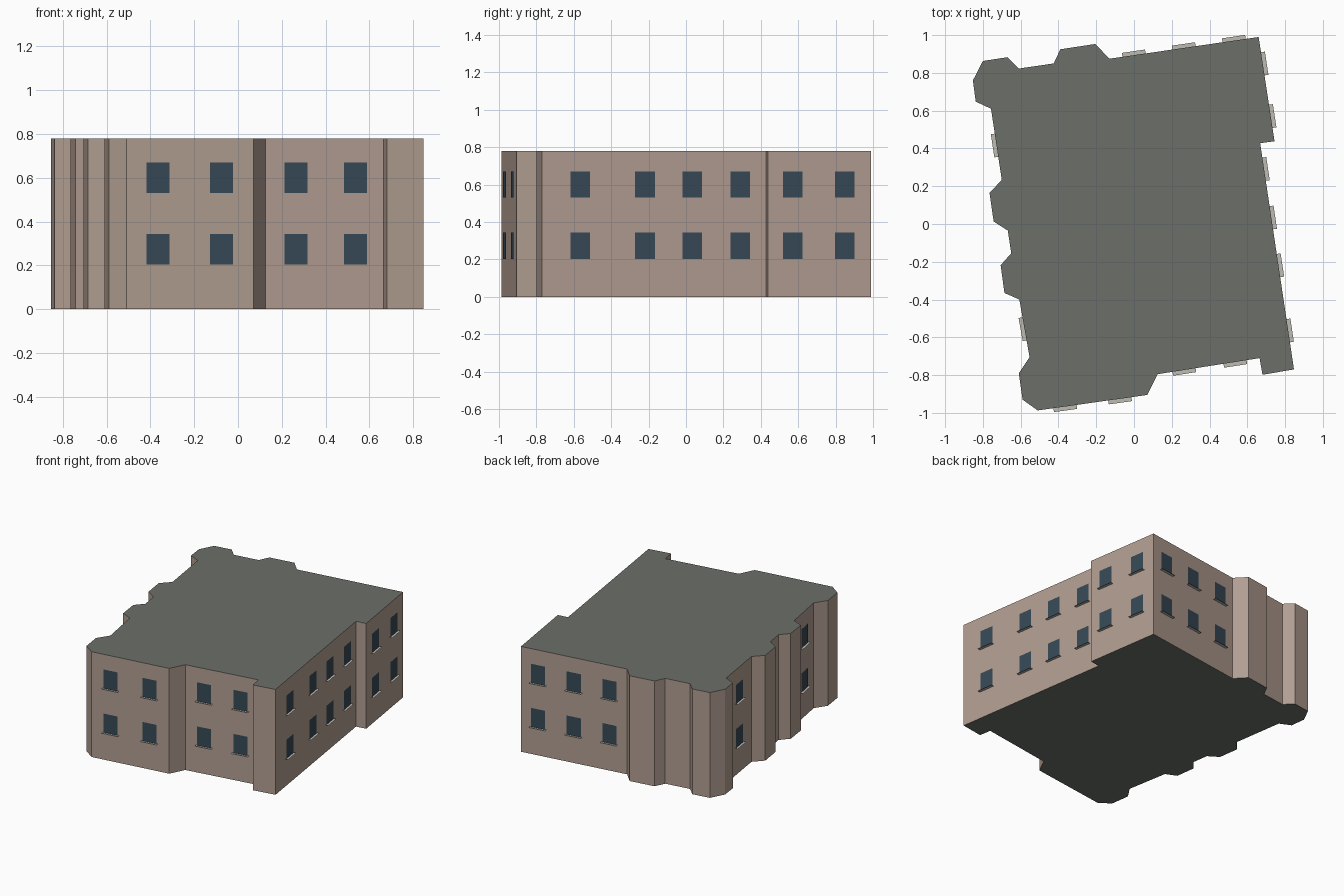
import bpy, bmesh
from mathutils import Vector

if "Cube" in bpy.data.objects:
    bpy.data.objects.remove(bpy.data.objects["Cube"])

HEIGHT = 0.78
WIN_W, WIN_H, SILL_W, SILL_D = 0.106, 0.14, 0.124, 0.021
FLOORS = (0.203, 0.53)   # window bottom on each storey

# Footprint, counter-clockwise from the front left corner
OUTLINE = [
    (-0.51, -0.987), (0.07, -0.905), (0.125, -0.795), (0.665, -0.71),
    (0.68, -0.798), (0.847, -0.77), (0.668, 0.428), (0.744, 0.438),
    (0.66, 0.99), (-0.13, 0.875), (-0.205, 0.953), (-0.39, 0.925),
    (-0.425, 0.85), (-0.61, 0.823), (-0.67, 0.883), (-0.80, 0.863),
    (-0.853, 0.76), (-0.838, 0.648), (-0.757, 0.61), (-0.70, 0.233),
    (-0.765, 0.165), (-0.743, 0.013), (-0.668, -0.035), (-0.65, -0.155),
    (-0.706, -0.218), (-0.686, -0.365), (-0.607, -0.40), (-0.553, -0.705),
    (-0.61, -0.79), (-0.59, -0.93)]

# Wall index -> (axis measured along, window centres on that axis)
WINDOWS = {
    0: (0, (-0.365, -0.075)),
    2: (0, (0.265, 0.535)),
    5: (1, (-0.565, -0.22, 0.033, 0.29)),
    7: (1, (0.57, 0.848)),
    8: (0, (0.53, 0.265, 0.0)),
    18: (1, (0.417,)),
    26: (1, (-0.555,)),
}


def material(name, rgb):
    mat = bpy.data.materials.new(name)
    mat.diffuse_color = (*rgb, 1)
    mat.use_nodes = True
    mat.node_tree.nodes["Principled BSDF"].inputs["Base Color"].default_value = mat.diffuse_color
    return mat


def add_object(name, bm, *mats):
    mesh = bpy.data.meshes.new(name)
    bm.to_mesh(mesh)
    bm.free()
    for m in mats:
        mesh.materials.append(m)
    obj = bpy.data.objects.new(name, mesh)
    bpy.context.collection.objects.link(obj)
    return obj


def quad(bm, *corners):
    bm.faces.new([bm.verts.new(c) for c in corners])


wall_mat = material("wall", (0.44, 0.34, 0.285))
roof_mat = material("roof", (0.15, 0.16, 0.138))
glass_mat = material("glass", (0.038, 0.067, 0.093))
sill_mat = material("sill", (0.52, 0.50, 0.45))

# Building body: extruded footprint with roof-coloured caps
bm = bmesh.new()
base = bm.faces.new([bm.verts.new((x, y, 0)) for x, y in OUTLINE])
top = bmesh.ops.extrude_face_region(bm, geom=[base], use_keep_orig=True)
bmesh.ops.translate(bm, vec=(0, 0, HEIGHT),
                    verts=[g for g in top["geom"] if isinstance(g, bmesh.types.BMVert)])
bmesh.ops.recalc_face_normals(bm, faces=bm.faces)
for f in bm.faces:
    f.material_index = 1 if abs(f.normal.z) > 0.5 else 0
add_object("building_body", bm, wall_mat, roof_mat)

# Windows and sills, laid along their walls
glass, sills = bmesh.new(), bmesh.new()
up = Vector((0, 0, WIN_H))
for wall, (axis, centres) in WINDOWS.items():
    a = Vector((*OUTLINE[wall], 0))
    b = Vector((*OUTLINE[wall + 1], 0))
    along = (b - a).normalized()
    out = Vector((along.y, -along.x, 0))
    for c in centres:
        mid = a.lerp(b, (c - a[axis]) / (b[axis] - a[axis]))
        for z in FLOORS:
            p = mid + Vector((0, 0, z))
            g, h = p + out * 0.004, along * WIN_W / 2
            quad(glass, g - h, g + h, g + h + up, g - h + up)
            s, e = along * SILL_W / 2, out * SILL_D
            quad(sills, p - s, p - s + e, p + s + e, p + s)
add_object("windows", glass, glass_mat)
add_object("window_sills", sills, sill_mat)
